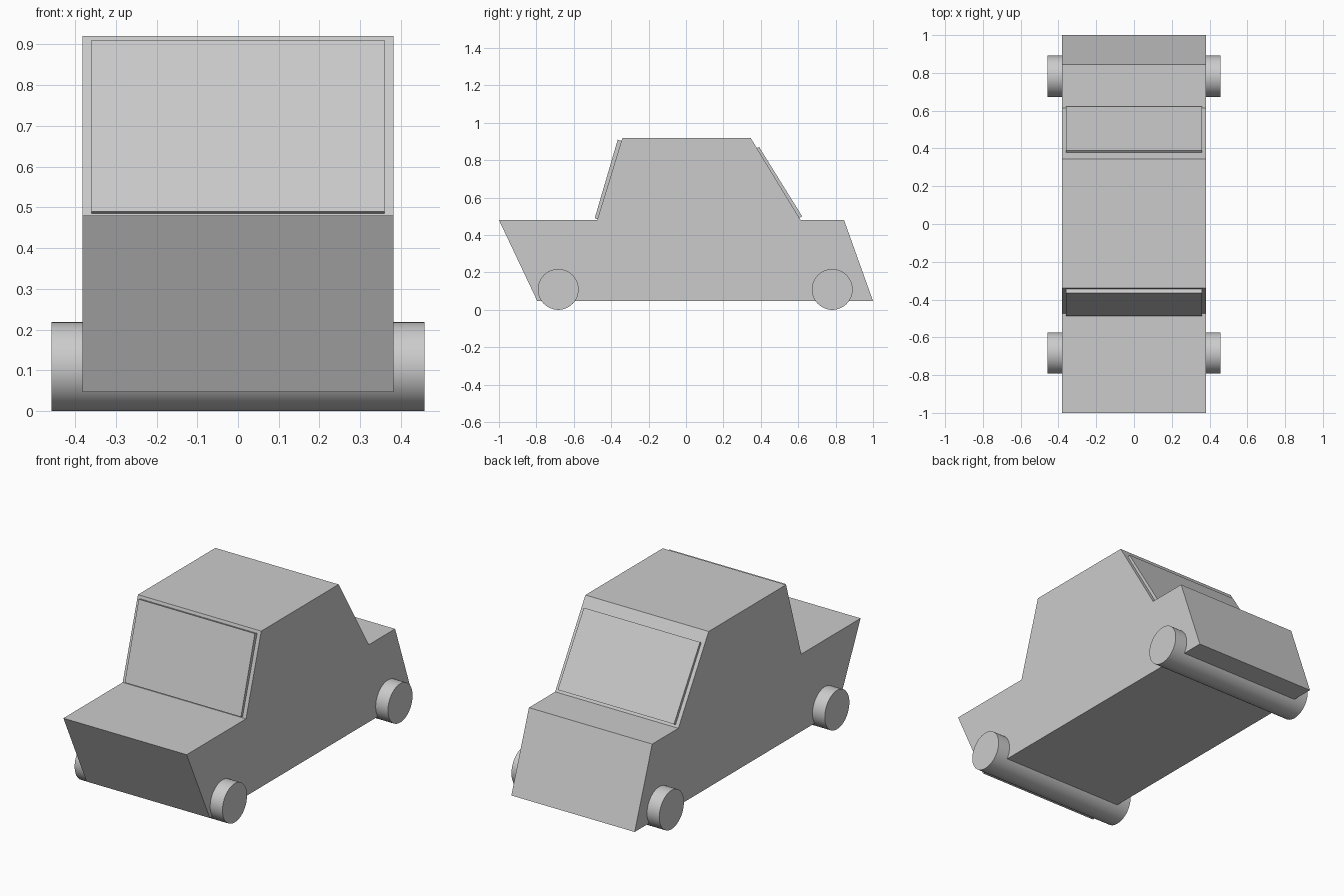
import bpy
import bmesh
from math import pi
from mathutils import Matrix

cube = bpy.data.objects.get("Cube")
if cube:
    bpy.data.objects.remove(cube, do_unlink=True)

# Single plain grey used on every part
grey = bpy.data.materials.new("plain_grey")
grey.use_nodes = True
colour = (0.6, 0.6, 0.6, 1)
grey.diffuse_color = colour
grey.node_tree.nodes["Principled BSDF"].inputs["Base Color"].default_value = colour


def add_object(name, bm):
    bmesh.ops.recalc_face_normals(bm, faces=bm.faces)
    mesh = bpy.data.meshes.new(name)
    bm.to_mesh(mesh)
    bm.free()
    mesh.materials.append(grey)
    obj = bpy.data.objects.new(name, mesh)
    bpy.context.collection.objects.link(obj)
    return obj


def extrude_profile(name, profile, half_width):
    """Extrude a side profile of (y, z) points across the width."""
    bm = bmesh.new()
    face = bm.faces.new([bm.verts.new((-half_width, y, z)) for y, z in profile])
    result = bmesh.ops.extrude_face_region(bm, geom=[face])
    moved = [v for v in result["geom"] if isinstance(v, bmesh.types.BMVert)]
    bmesh.ops.translate(bm, verts=moved, vec=(2 * half_width, 0, 0))
    # The starting cap is kept by the extrusion, closing the solid
    return add_object(name, bm)


def wheel_pair(name, y, radius, half_width):
    """One full-width roller forms both wheels of an axle."""
    bm = bmesh.new()
    bmesh.ops.create_cone(bm, cap_ends=True, segments=48, radius1=radius,
                          radius2=radius, depth=2 * half_width,
                          matrix=Matrix.Translation((0, y, radius)) @ Matrix.Rotation(pi / 2, 4, "Y"))
    obj = add_object(name, bm)
    bpy.ops.object.select_all(action="DESELECT")
    obj.select_set(True)
    bpy.context.view_layer.objects.active = obj
    bpy.ops.object.shade_smooth_by_angle()


# Body shell
extrude_profile("body", [(-1, 0.48), (-0.475, 0.48), (-0.34, 0.92), (0.345, 0.92),
                         (0.613, 0.48), (0.845, 0.48), (1, 0.047), (-0.795, 0.047)], 0.382)

# Raised window panels
extrude_profile("windscreen", [(-0.488, 0.49), (-0.365, 0.91), (-0.343, 0.903), (-0.47, 0.484)], 0.36)
extrude_profile("rear_window", [(0.378, 0.862), (0.39, 0.872), (0.621, 0.5), (0.603, 0.49)], 0.36)

# Wheels
wheel_pair("front_wheels", -0.683, 0.109, 0.458)
wheel_pair("rear_wheels", 0.782, 0.109, 0.458)
